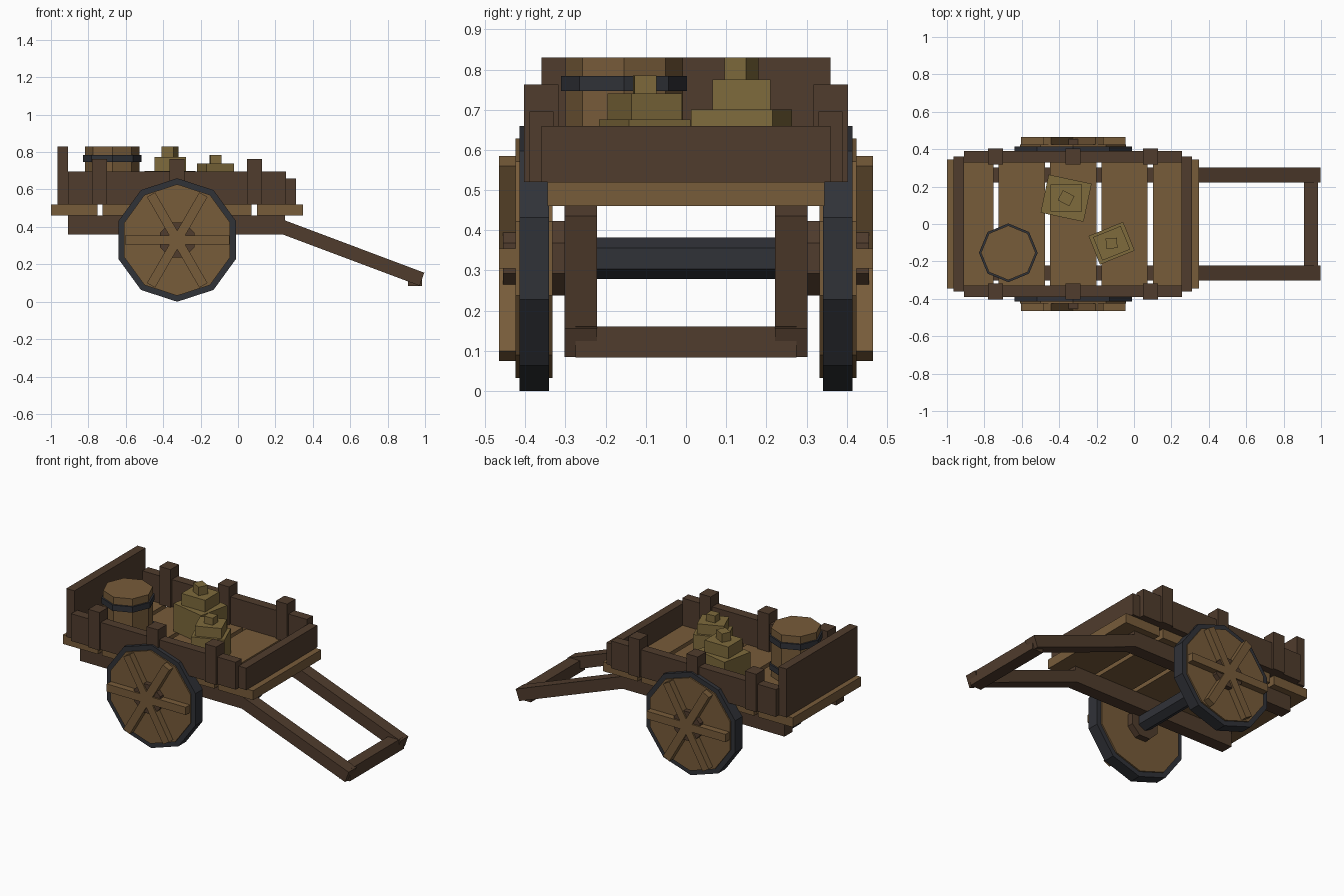
import bpy, bmesh
from math import radians, pi
from mathutils import Matrix, Vector

if "Cube" in bpy.data.objects:
    bpy.data.objects.remove(bpy.data.objects["Cube"])


def material(name, rgb):
    m = bpy.data.materials.new(name)
    m.diffuse_color = (*rgb, 1)
    m.use_nodes = True
    m.node_tree.nodes["Principled BSDF"].inputs["Base Color"].default_value = m.diffuse_color
    return m


DARK = material("dark_wood", (0.080, 0.045, 0.026))
TAN = material("light_wood", (0.185, 0.106, 0.042))
IRON = material("iron", (0.030, 0.032, 0.039))
SACK = material("sackcloth", (0.21, 0.145, 0.045))


def finish(name, bm, mat):
    bmesh.ops.recalc_face_normals(bm, faces=bm.faces)
    me = bpy.data.meshes.new(name)
    bm.to_mesh(me)
    bm.free()
    me.materials.append(mat)
    ob = bpy.data.objects.new(name, me)
    bpy.context.collection.objects.link(ob)
    return ob


def box(name, x, y, z, mat, rot=None):
    """Box from (min, max) ranges, optionally rotated about its own centre."""
    bm = bmesh.new()
    size = [r[1] - r[0] for r in (x, y, z)]
    mid = Vector([(r[0] + r[1]) / 2 for r in (x, y, z)])
    m = Matrix.Translation(mid) @ (rot or Matrix()) @ Matrix.Diagonal((*size, 1))
    bmesh.ops.create_cube(bm, size=1, matrix=m)
    return finish(name, bm, mat)


def prism(name, centre, r, depth, sides, mat, axis='Z', turn=0):
    """Regular prism along Z or Y; along Y, turn=0 puts a corner at the top."""
    bm = bmesh.new()
    m = Matrix.Translation(centre)
    if axis == 'Y':
        m = m @ Matrix.Rotation(turn, 4, 'Y') @ Matrix.Rotation(pi / 2, 4, 'X')
    bmesh.ops.create_cone(bm, cap_ends=True, segments=sides, radius1=r, radius2=r,
                          depth=depth, matrix=m)
    return finish(name, bm, mat)


def ring(name, centre, r_out, r_in, depth, sides, mat, axis='Z'):
    """Band with a rectangular section, made by bridging two open prisms."""
    bm = bmesh.new()
    m = Matrix.Translation(centre)
    if axis == 'Y':
        m = m @ Matrix.Rotation(pi / 2, 4, 'X')
    m = m @ Matrix.Rotation(pi / 2, 4, 'Z')
    loops = []
    for r, h in ((r_out, -1), (r_out, 1), (r_in, 1), (r_in, -1)):
        loops.append([bm.verts.new(m @ (Matrix.Rotation(2 * pi * i / sides, 3, 'Z')
                      @ Vector((r, 0, h * depth / 2)))) for i in range(sides)])
    for a, b in zip(loops, loops[1:] + loops[:1]):
        for i in range(sides):
            j = (i + 1) % sides
            bm.faces.new((a[i], a[j], b[j], b[i]))
    return finish(name, bm, mat)


def both(lo, hi, s):
    """Range on the +y or -y side."""
    return (lo, hi) if s > 0 else (-hi, -lo)


# Bed planks
for i in range(5):
    cx = -0.875 + 0.275 * i
    box("bed_plank", (cx - 0.1235, cx + 0.1235), (-0.345, 0.345), (0.46, 0.52), TAN)

# End boards
box("back_board", (-0.965, -0.908), (-0.36, 0.36), (0.52, 0.83), DARK)
box("front_board", (0.255, 0.31), (-0.36, 0.36), (0.52, 0.66), DARK)

AX, AZ = -0.325, 0.33
for s, side in ((1, "left"), (-1, "right")):
    # Side boards and posts
    box(side + "_side_board", (-0.91, 0.257), both(0.33, 0.39, s), (0.52, 0.695), DARK)
    for px in (-0.74, AX, 0.087):
        box(side + "_post", (px - 0.04, px + 0.04), both(0.317, 0.403, s), (0.52, 0.763), DARK)

    # Chassis beam running on into the sloping pull shaft
    bm = bmesh.new()
    pts = [(-0.91, 0.36), (0.238, 0.36), (0.971, 0.085), (0.996, 0.155),
           (0.25, 0.435), (0.25, 0.46), (-0.91, 0.46)]
    y0, y1 = both(0.222, 0.302, s)
    f = bm.faces.new([bm.verts.new((x, y0, z)) for x, z in pts])
    ext = bmesh.ops.extrude_face_region(bm, geom=[f])
    bmesh.ops.translate(bm, vec=(0, y1 - y0, 0),
                        verts=[v for v in ext["geom"] if isinstance(v, bmesh.types.BMVert)])
    finish(side + "_beam_and_shaft", bm, DARK)

    # Wheel: tyre, disc, hub and three crossing battens
    ring(side + "_tyre", (AX, s * 0.378, AZ), 0.33, 0.295, 0.074, 10, IRON, 'Y')
    disc = prism(side + "_wheel_disc", (AX, s * 0.378, AZ), 0.298, 0.092, 10, TAN, 'Y')
    prism(side + "_hub", (AX, s * 0.373, AZ), 0.1, 0.164, 8, DARK, 'Y', pi / 8)
    for a in (0, 60, 120):
        box(side + "_wheel_batten", (AX - 0.28, AX + 0.28), both(0.415, 0.465, s),
            (AZ - 0.025, AZ + 0.025), TAN, Matrix.Rotation(radians(a), 4, 'Y'))

# Axle and pull handle
prism("axle", (AX, 0, AZ), 0.052, 0.70, 6, IRON, 'Y')
box("pull_handle", (0.908, 0.985), (-0.275, 0.275), (0.083, 0.16), DARK)

# Barrel with hoops
prism("barrel", (-0.672, -0.154, 0.675), 0.146, 0.31, 8, TAN)
for z in (0.585, 0.765):
    ring("barrel_hoop", (-0.672, -0.154, z), 0.157, 0.14, 0.037, 8, IRON)


# Sacks: stacked blocks (width, depth, bottom, top, turn)
def sack(name, cx, cy, blocks):
    for part, (w, d, z0, z1, a) in zip(("base", "shoulder", "knot"), blocks):
        box(name + "_" + part, (cx - w / 2, cx + w / 2), (cy - d / 2, cy + d / 2),
            (z0, z1), SACK, Matrix.Rotation(radians(a), 4, 'Z'))


sack("large_sack", -0.363, 0.138, ((0.235, 0.208, 0.52, 0.70, -12),
                                   (0.168, 0.145, 0.70, 0.775, 0),
                                   (0.07, 0.06, 0.775, 0.83, -27)))
sack("small_sack", -0.12, -0.103, ((0.20, 0.165, 0.52, 0.675, 22),
                                   (0.16, 0.135, 0.675, 0.74, 22),
                                   (0.06, 0.055, 0.74, 0.785, 4)))
